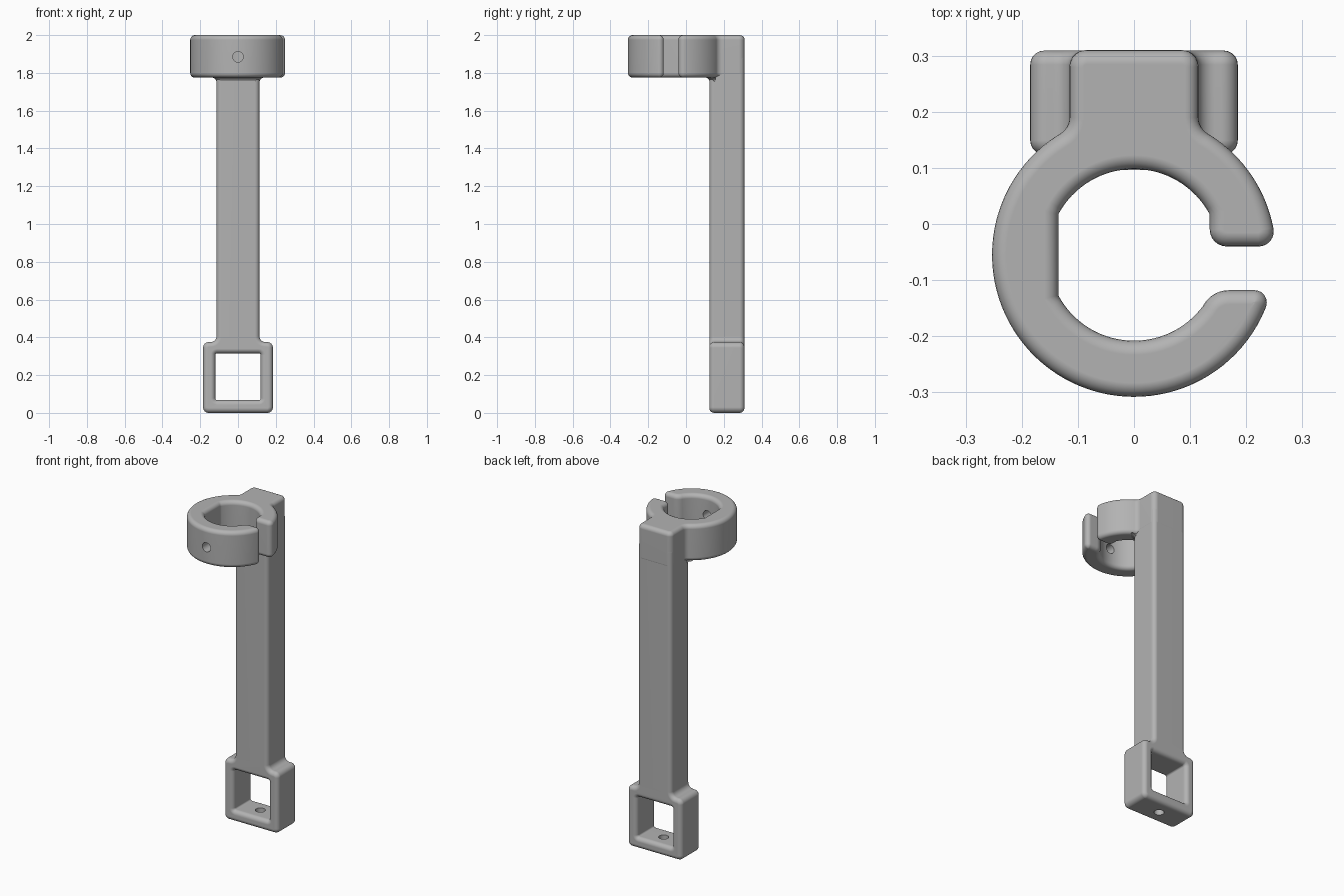
import bpy, bmesh, math
from mathutils import Vector, Matrix

cube = bpy.data.objects.get("Cube")
if cube:
    bpy.data.objects.remove(cube)

grey = bpy.data.materials.new("plain grey")
grey.use_nodes = True
grey.diffuse_color = (0.45, 0.45, 0.45, 1)
grey.node_tree.nodes["Principled BSDF"].inputs["Base Color"].default_value = grey.diffuse_color

BEVEL = 0.025
RING_Y, OUTER, INNER = -0.055, 0.253, 0.153
XZ = Matrix.Rotation(math.pi / 2, 4, 'X')


def rounded(points, steps=6):
    """Replace each (x, y, d) corner by a circular arc starting d away from it."""
    out = []
    for i, p in enumerate(points):
        c = Vector(p[:2])
        if len(p) < 3:
            out.append(c)
            continue
        u = (Vector(points[i - 1][:2]) - c).normalized()
        v = (Vector(points[(i + 1) % len(points)][:2]) - c).normalized()
        a, b, w = c + u * p[2], c + v * p[2], math.sin(u.angle(v) / 2)
        for k in range(steps + 1):
            t = k / steps
            f, g, h = (1 - t) ** 2, 2 * w * t * (1 - t), t * t
            out.append((a * f + c * g + b * h) / (f + g + h))
    return out


def arc(radius, start, end, n):
    return [(radius * math.cos(start + (end - start) * i / n),
             RING_Y + radius * math.sin(start + (end - start) * i / n)) for i in range(n + 1)]


def new_object(name, bm):
    bmesh.ops.recalc_face_normals(bm, faces=bm.faces)
    mesh = bpy.data.meshes.new(name)
    bm.to_mesh(mesh)
    bm.free()
    mesh.materials.append(grey)
    ob = bpy.data.objects.new(name, mesh)
    bpy.context.collection.objects.link(ob)
    return ob


def prism(name, outline, low, high, matrix=Matrix()):
    bm = bmesh.new()
    face = bm.faces.new([bm.verts.new((p[0], p[1], low)) for p in outline])
    top = bmesh.ops.extrude_face_region(bm, geom=[face], use_keep_orig=True)
    bmesh.ops.translate(bm, vec=(0, 0, high - low),
                        verts=[g for g in top["geom"] if isinstance(g, bmesh.types.BMVert)])
    bmesh.ops.transform(bm, matrix=matrix, verts=bm.verts)
    return new_object(name, bm)


def drill(name, matrix):
    bm = bmesh.new()
    bmesh.ops.create_cone(bm, cap_ends=True, segments=32, radius1=0.028, radius2=0.028,
                          depth=0.24, matrix=matrix)
    return new_object(name, bm)


def cut(ob, cutter):
    mod = ob.modifiers.new("cut", 'BOOLEAN')
    mod.operation, mod.solver, mod.object = 'DIFFERENCE', 'EXACT', cutter
    cutter.hide_render = True
    cutter.hide_set(True)


def bevel(ob):
    mod = ob.modifiers.new("soft edges", 'BEVEL')
    mod.width, mod.segments = BEVEL, 5
    mod.limit_method, mod.angle_limit = 'ANGLE', math.radians(40)
    mod.use_clamp_overlap = False


def finish(ob):
    """Apply the modifiers, then shade smoothly."""
    bpy.context.view_layer.update()
    graph = bpy.context.evaluated_depsgraph_get()
    mesh = bpy.data.meshes.new_from_object(ob.evaluated_get(graph))
    ob.modifiers.clear()
    ob.data = mesh
    bpy.ops.object.select_all(action='DESELECT')
    ob.select_set(True)
    bpy.context.view_layer.objects.active = ob
    bpy.ops.object.shade_smooth_by_angle(angle=math.radians(35))
    ob.modifiers.new("even shading", 'WEIGHTED_NORMAL').keep_sharp = True


# Shaft and square end frame, drawn in the front plane and extruded in depth
right = [(0.185, 0, 0.03), (0.185, 0.375, 0.03), (0.114, 0.375, 0.03), (0.114, 1.9)]
left = [(-p[0], *p[1:]) for p in reversed(right)]
shaft = prism("shaft_and_frame", rounded(right + left), -0.309, -0.124, XZ)
window = prism("window_cutter", rounded([(-0.12, 0.068, 0.01), (0.12, 0.068, 0.01),
                                         (0.12, 0.315, 0.01), (-0.12, 0.315, 0.01)]), -0.5, 0, XZ)
cut(shaft, window)
bevel(shaft)
frame_hole = drill("frame_hole_cutter", Matrix.Translation((0, 0.217, 0)))
cut(shaft, frame_hole)
finish(shaft)

# Clamp ring with a side slot, joined to the block at the top of the shaft
pi = math.pi
outline = rounded(
    [(0.2525, -0.04, 0.03)]
    + arc(OUTER, 0.19, 1.0, 16)
    + [(0.115, 0.17, 0.02), (0.115, 0.31, 0.03), (-0.115, 0.31, 0.03), (-0.115, 0.17, 0.02)]
    + arc(OUTER, pi - 1.0, 2 * pi - 0.39, 60)
    + [(0.245, -0.118, 0.03), (0.139, -0.118, 0.03)]
    + arc(INNER, -0.64, 0.49 - pi, 32)
    + arc(INNER, -pi - 0.49, 0.49 - 2 * pi, 32)
    + [(0.135, -0.04, 0.03)])
ring = prism("clamp_ring", outline, 1.775, 2)
bevel(ring)
ring_hole = drill("ring_hole_cutter", Matrix.Translation((0, -0.26, 1.885)) @ XZ)
cut(ring, ring_hole)
finish(ring)

# Small flare that blends the shaft into the underside of the ring
bm = bmesh.new()
loops = []
for k in range(7):
    a = k / 6 * pi / 2
    grow, z = 0.03 * (1 - math.cos(a)), 1.747 + 0.03 * math.sin(a)
    x, y = 0.113 + grow, 0.126 - grow
    loops.append([bm.verts.new(p) for p in
                  [(-x, 0.155, z), (-x, y + 0.025, z), (0.025 - x, y, z),
                   (x - 0.025, y, z), (x, y + 0.025, z), (x, 0.155, z)]])
for a, b in zip(loops, loops[1:]):
    for i in range(6):
        j = (i + 1) % 6
        bm.faces.new((a[i], a[j], b[j], b[i]))
bm.faces.new(loops[0])
bm.faces.new(loops[-1])
finish(new_object("ring_fillet", bm))

for helper in (window, frame_hole, ring_hole):
    bpy.data.objects.remove(helper)
